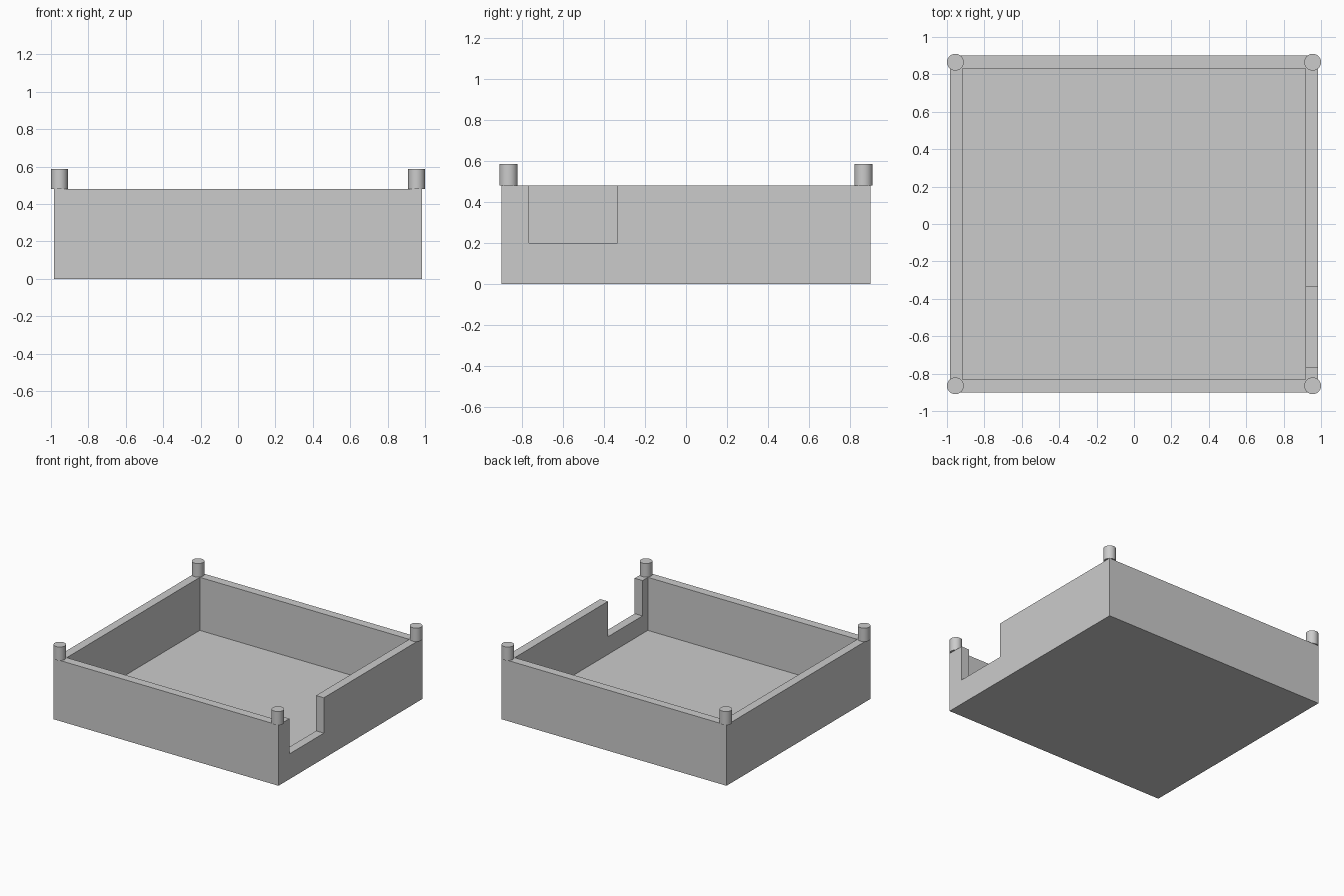
import bpy
import bmesh
from mathutils import Matrix, Vector

default = bpy.data.objects.get("Cube")
if default:
    bpy.data.objects.remove(default, do_unlink=True)

HALF_X, HALF_Y, TOP = 0.985, 0.9, 0.48
WALL, FLOOR = 0.068, 0.06
POST_RADIUS, POST_TOP = 0.045, 0.587

grey = bpy.data.materials.new("light grey")
grey.use_nodes = True
colour = (0.6, 0.6, 0.6, 1)
grey.diffuse_color = colour
grey.node_tree.nodes["Principled BSDF"].inputs["Base Color"].default_value = colour


def add_object(name, bm):
    mesh = bpy.data.meshes.new(name)
    bm.to_mesh(mesh)
    bm.free()
    mesh.materials.append(grey)
    obj = bpy.data.objects.new(name, mesh)
    bpy.context.collection.objects.link(obj)
    return obj


def add_box(name, low, high):
    low, high = Vector(low), Vector(high)
    bm = bmesh.new()
    bmesh.ops.create_cube(bm, size=1, matrix=Matrix.LocRotScale(
        (low + high) / 2, None, high - low))
    return add_object(name, bm)


def cut(target, cutter):
    mod = target.modifiers.new(cutter.name, "BOOLEAN")
    mod.operation = "DIFFERENCE"
    mod.solver = "EXACT"
    mod.object = cutter
    bpy.context.view_layer.objects.active = target
    bpy.ops.object.modifier_apply(modifier=mod.name)
    bpy.data.objects.remove(cutter, do_unlink=True)


# Open tray with a notch in its left wall
tray = add_box("tray", (-HALF_X, -HALF_Y, 0), (HALF_X, HALF_Y, TOP))
cut(tray, add_box("tray_hollow", (WALL - HALF_X, WALL - HALF_Y, FLOOR),
                  (HALF_X - WALL, HALF_Y - WALL, 1)))
cut(tray, add_box("wall_notch", (HALF_X - 2 * WALL, -0.765, 0.2),
                  (HALF_X + WALL, -0.333, 1)))

# Locating posts on the four corners
for side, x in (("left", 0.955), ("right", -0.955)):
    for end, y in (("front", -0.865), ("back", 0.865)):
        bm = bmesh.new()
        bmesh.ops.create_cone(
            bm, cap_ends=True, segments=32, radius1=POST_RADIUS,
            radius2=POST_RADIUS, depth=POST_TOP - TOP,
            matrix=Matrix.Translation((x, y, (POST_TOP + TOP) / 2)))
        post = add_object(f"{end}_{side}_post", bm)
        bpy.ops.object.select_all(action="DESELECT")
        post.select_set(True)
        bpy.context.view_layer.objects.active = post
        bpy.ops.object.shade_smooth_by_angle()
